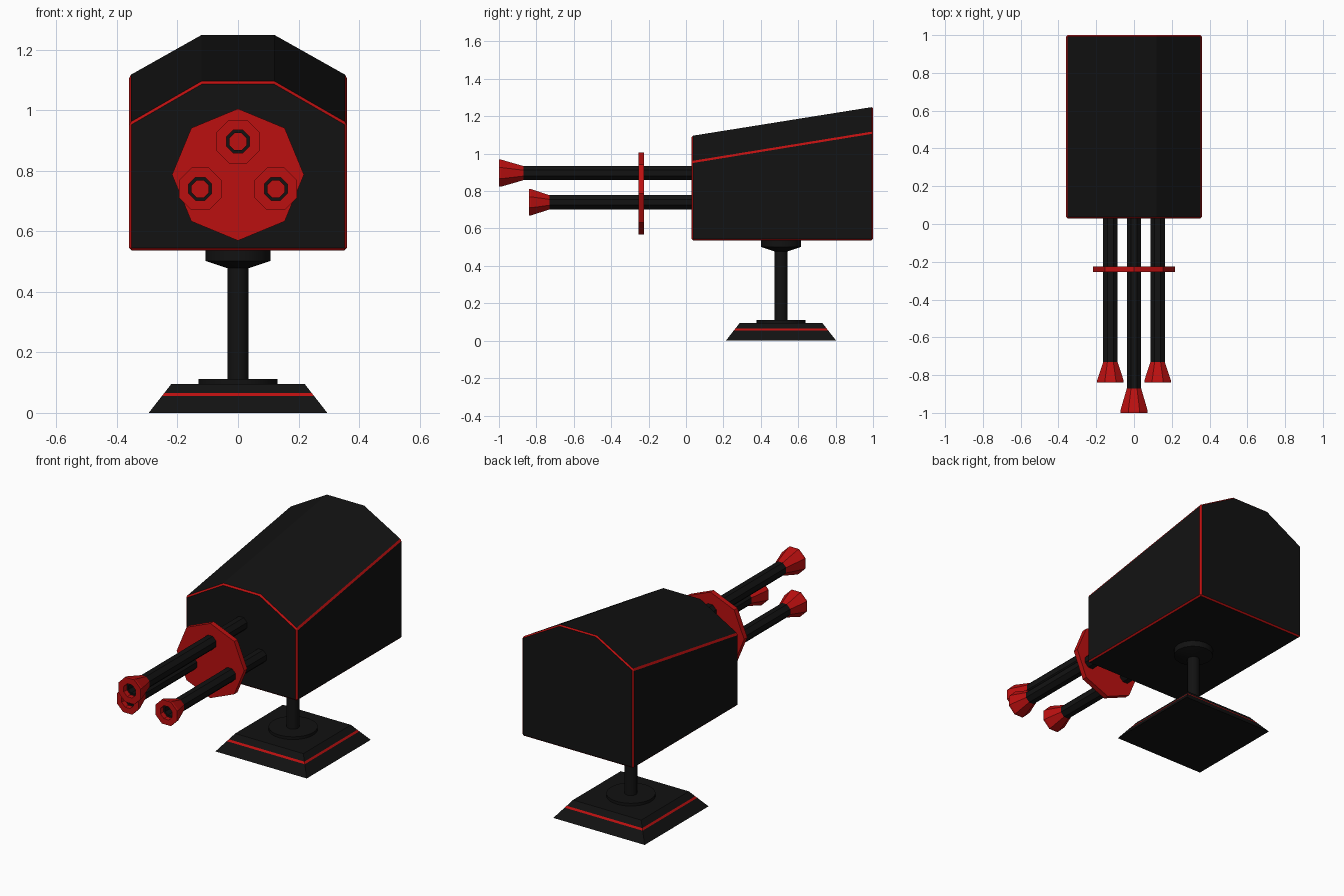
import bpy, bmesh, math
from mathutils import Matrix

if "Cube" in bpy.data.objects:
    bpy.data.objects.remove(bpy.data.objects["Cube"])


def material(name, color):
    m = bpy.data.materials.new(name)
    m.diffuse_color = color
    m.use_nodes = True
    m.node_tree.nodes["Principled BSDF"].inputs["Base Color"].default_value = m.diffuse_color
    return m


BLACK = material("black_paint", (0.006, 0.006, 0.006, 1))
RED = material("red_paint", (0.5, 0.005, 0.005, 1))


def finish(bm, name, mats):
    bmesh.ops.recalc_face_normals(bm, faces=bm.faces[:])
    me = bpy.data.meshes.new(name)
    bm.to_mesh(me)
    bm.free()
    ob = bpy.data.objects.new(name, me)
    bpy.context.collection.objects.link(ob)
    for m in mats:
        me.materials.append(m)
    return ob


def loft(bm, rings, ring_mats=None, caps=True, loop=False):
    """Join successive rings of points with quads."""
    vs = [[bm.verts.new(p) for p in r] for r in rings]
    n = len(vs[0])
    pairs = list(zip(vs, vs[1:])) + ([(vs[-1], vs[0])] if loop else [])
    for k, (a, b) in enumerate(pairs):
        for i in range(n):
            j = (i + 1) % n
            f = bm.faces.new((a[i], a[j], b[j], b[i]))
            f.material_index = ring_mats[k] if ring_mats else 0
    if caps and not loop:
        bm.faces.new(vs[0])
        bm.faces.new(vs[-1])


def lathe(name, profile, sides, center, mat, along_y=False, turn=0.0, loop=False, smooth=False):
    """Revolve (radius, height) points about z, or about y pointing forward."""
    bm = bmesh.new()
    angles = [turn + 2 * math.pi * i / sides for i in range(sides)]
    loft(bm, [[(r * math.cos(a), r * math.sin(a), h) for a in angles]
              for r, h in profile], loop=loop)
    rot = Matrix.Rotation(math.pi / 2, 4, 'X') if along_y else Matrix()
    bm.transform(Matrix.Translation(center) @ rot)
    ob = finish(bm, name, [mat])
    if smooth:
        bpy.context.view_layer.objects.active = ob
        ob.select_set(True)
        bpy.ops.object.shade_smooth_by_angle(angle=math.radians(30))
        ob.select_set(False)
    return ob


# Housing with sloping faceted roof; sharp edges bevelled in red
def housing_section(y, eave, ridge):
    half = [(0.36, 0.537), (0.36, eave), (0.12, ridge)]
    return [(x, y, z) for x, z in half] + [(-x, y, z) for x, z in reversed(half)]


bm = bmesh.new()
loft(bm, [housing_section(0.03, 0.957, 1.095), housing_section(1.0, 1.115, 1.25)])
body = finish(bm, "housing", [BLACK, RED])
bev = body.modifiers.new("red_edges", 'BEVEL')
bev.width = 0.008
bev.segments = 1
bev.limit_method = 'ANGLE'
bev.angle_limit = math.radians(45)
bev.material = 1

# Barrels with flared muzzles
OCT = math.pi / 8
K = 1 / math.cos(OCT)
for side, x, z, tip, length, flare in (("top", 0, 0.896, -1.0, 0.13, 0.072),
                                       ("left", -0.125, 0.74, -0.84, 0.11, 0.07),
                                       ("right", 0.125, 0.74, -0.84, 0.11, 0.07)):
    front = -tip
    ro, ri = 0.038 * K, 0.028 * K
    lathe("barrel_" + side,
          [(ro, -0.06), (ro, front - 0.03), (ri, front - 0.03), (ri, -0.06)],
          8, (x, 0, z), BLACK, True, OCT, loop=True)
    lathe("muzzle_" + side,
          [(ro, front - length), (flare * K, front - 0.012), (flare * K, front),
           (ro, front), (ro, front - 0.04)],
          8, (x, 0, z), RED, True, OCT, loop=True)

# Octagonal barrel brace
lathe("barrel_brace", [(0.218, 0.225), (0.218, 0.255)], 8, (0, 0, 0.787), RED, True)

# Stand: swivel head, post, collar
CY = 0.508
lathe("swivel_head", [(0.036, 0.478), (0.108, 0.502), (0.108, 0.545)], 16,
      (0, CY, 0), BLACK, smooth=True)
lathe("post", [(0.034, 0.09), (0.034, 0.5)], 16, (0, CY, 0), BLACK, smooth=True)
lathe("base_collar", [(0.13, 0.09), (0.13, 0.112)], 32, (0, CY, 0), BLACK, smooth=True)

# Sloped square base with a red band
bm = bmesh.new()
corners = ((1, 1), (-1, 1), (-1, -1), (1, -1))
levels = ((0.295, 0.0), (0.252, 0.055), (0.244, 0.065), (0.22, 0.096))
loft(bm, [[(sx * r, CY + sy * r, z) for sx, sy in corners] for r, z in levels], (0, 1, 0))
finish(bm, "base", [BLACK, RED])
